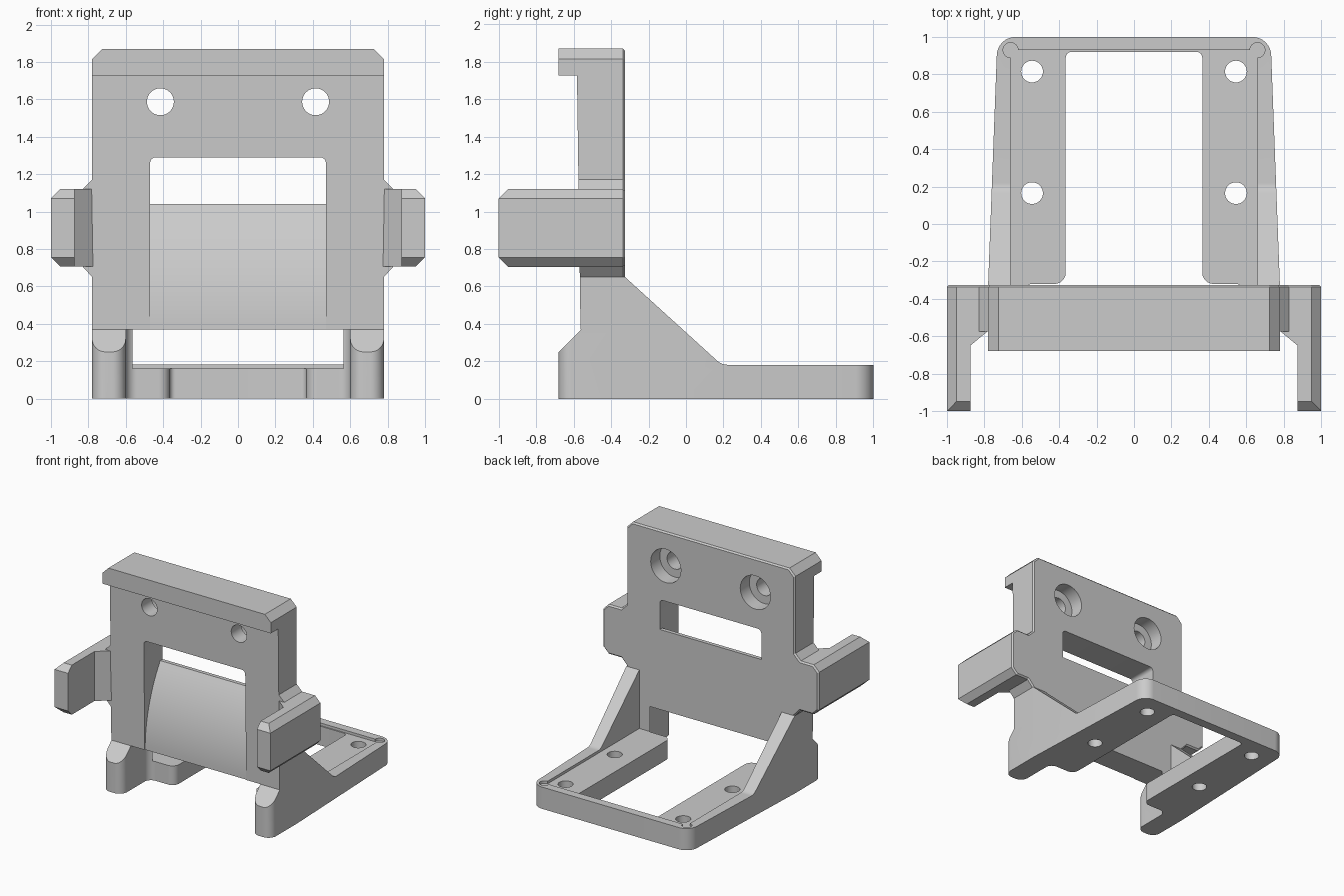
import bpy, bmesh
from math import sin, cos, pi, sqrt
from mathutils import Vector

if "Cube" in bpy.data.objects:
    bpy.data.objects.remove(bpy.data.objects["Cube"])

BACK = -0.325


def prism(name, pts, axis, a, b, bevel=None, width=0.05, seg=1):
    """Extrude a 2D profile along an axis from a to b; bevel the edges chosen by bevel(p, q)."""
    place = {'x': lambda u, v, w: (w, u, v),
             'y': lambda u, v, w: (u, w, v),
             'z': lambda u, v, w: (u, v, w)}[axis]
    bm = bmesh.new()
    lo = [bm.verts.new(place(u, v, a)) for u, v in pts]
    hi = [bm.verts.new(place(u, v, b)) for u, v in pts]
    bm.faces.new(lo)
    bm.faces.new(hi)
    n = len(pts)
    for i in range(n):
        j = (i + 1) % n
        bm.faces.new((lo[i], lo[j], hi[j], hi[i]))
    bmesh.ops.recalc_face_normals(bm, faces=bm.faces[:])
    if bevel:
        edges = [e for e in bm.edges if bevel(e.verts[0].co, e.verts[1].co)]
        bmesh.ops.bevel(bm, geom=edges, offset=width, segments=seg,
                        profile=0.5, affect='EDGES')
        bmesh.ops.recalc_face_normals(bm, faces=bm.faces[:])
    me = bpy.data.meshes.new(name)
    bm.to_mesh(me)
    bm.free()
    ob = bpy.data.objects.new(name, me)
    bpy.context.collection.objects.link(ob)
    return ob


def box(name, x0, x1, y0, y1, z0, z1, **kw):
    return prism(name, [(x0, y0), (x1, y0), (x1, y1), (x0, y1)], 'z', z0, z1, **kw)


def disc(name, u, v, r, axis, a, b, n=40):
    pts = [(u + r * cos(2 * pi * i / n), v + r * sin(2 * pi * i / n)) for i in range(n)]
    return prism(name, pts, axis, a, b)


def combine(ob, tool, op):
    m = ob.modifiers.new(op, 'BOOLEAN')
    m.operation, m.object, m.solver = op, tool, 'EXACT'
    bpy.context.view_layer.objects.active = ob
    bpy.ops.object.modifier_apply(modifier=m.name)
    bpy.data.objects.remove(tool)


def rounded(corners, n=8):
    """Round each (x, y, radius) corner of a polygon."""
    out = []
    for i, (x, y, r) in enumerate(corners):
        p = Vector((x, y))
        if r == 0:
            out.append((x, y))
            continue
        d1 = (Vector(corners[i - 1][:2]) - p).normalized()
        d2 = (Vector(corners[(i + 1) % len(corners)][:2]) - p).normalized()
        half = d1.angle(d2) / 2
        c = p + (d1 + d2).normalized() * (r / sin(half))
        t = r * cos(half) / sin(half)
        s, e = p + d1 * t - c, p + d2 * t - c
        out += [tuple(c + s.lerp(e, k / n).normalized() * r) for k in range(n + 1)]
    return out


def mirrored(half):
    return half + [(-p[0], *p[1:]) for p in reversed(half)]


# Base frame: U-shaped outline trimmed by its side profile
outline = mirrored([(0.365, 0.92, 0.03), (0.365, -0.32, 0.06), (0.6, -0.32, 0.06),
                    (0.6, -0.68, 0.07), (0.78, -0.68, 0.07), (0.78, BACK, 0),
                    (0.73, 1.0, 0.1)])
base = prism("base_frame", rounded(outline), 'z', 0, 0.9)
side = rounded([(-0.75, -0.1, 0), (1.1, -0.1, 0), (1.1, 0.182, 0), (0.19, 0.182, 0.08),
                (BACK, 0.65, 0), (-0.555, 0.65, 0), (-0.555, 0.375, 0), (-0.75, 0.18, 0)])
combine(base, prism("side_trim", side, 'x', -1, 1), 'INTERSECT')
combine(base, box("floor_trim", -1, 1, -1, 1.2, 0, 1), 'INTERSECT')

# Shallow pocket, corner reliefs and screw holes in the base
combine(base, box("pocket", -0.66, 0.66, BACK, 0.93, 0.16, 1), 'DIFFERENCE')
for s in (-1, 1):
    combine(base, disc("relief", s * 0.66, 0.93, 0.04, 'z', 0.16, 0.4), 'DIFFERENCE')
    for y in (0.165, 0.815):
        combine(base, disc("base_hole", s * 0.545, y, 0.058, 'z', -0.1, 0.4), 'DIFFERENCE')

# Back plate with arm roots: front silhouette trimmed by the lipped section
silhouette = mirrored([(0.78, 0.3), (0.78, 0.65), (0.83, 0.705), (0.95, 0.705), (1.0, 0.755),
                       (1.0, 1.07), (0.95, 1.12), (0.83, 1.12), (0.78, 1.17),
                       (0.78, 1.815), (0.725, 1.87)])
plate = prism("back_plate", silhouette, 'y', -0.68, BACK, width=0.012,
              bevel=lambda p, q: min(p.y, q.y) > BACK - 0.001)
section = [(-0.2, 0.37), (-0.563, 0.37), (-0.582, 1.725), (-0.68, 1.725),
           (-0.7, 1.725), (-0.7, 2), (-0.2, 2)]
combine(plate, prism("section_trim", section, 'x', -1.2, 1.2), 'INTERSECT')

# Window with the curved ramp below it
R = 1.22
ramp = [(-0.558 + R - sqrt(R * R - h * h), 0.37 + h) for h in [0.67 * i / 16 for i in range(17)]]
cut = [(-0.8, 0.36), (-0.558, 0.36)] + ramp + [(-0.2, 1.04), (-0.2, 1.29), (-0.8, 1.29)]
window = prism("window", cut, 'x', -0.47, 0.47, width=0.03, seg=4,
               bevel=lambda p, q: min(p.z, q.z) > 1.28 and abs(p.x - q.x) < 0.01)
combine(plate, window, 'DIFFERENCE')

# Counterbored screw holes in the plate
for s in (-1, 1):
    combine(plate, disc("screw_hole", s * 0.415, 1.587, 0.072, 'y', -0.8, 0), 'DIFFERENCE')
    combine(plate, disc("counterbore", s * 0.415, 1.587, 0.14, 'y', BACK - 0.12, 0), 'DIFFERENCE')
combine(base, plate, 'UNION')


# Side arms reaching forward, with angled inner roots
def outer_rim(s):
    return lambda p, q: abs(p.z - q.z) < 0.01 and (
        (p.x * s > 0.99 and q.x * s > 0.99) or (p.y < -0.99 and q.y < -0.99))


for s in (-1, 1):
    arm = box("arm", s * 0.875, s, -1, BACK - 0.015, 0.705, 1.12, bevel=outer_rim(s))
    root = [(0.76, -0.345), (0.76, -0.555), (0.875, -0.65), (0.9, -0.65), (0.9, -0.345)]
    combine(arm, prism("arm_root", [(s * x, y) for x, y in root], 'z', 0.705, 1.12), 'UNION')
    combine(base, arm, 'UNION')

# Finished one-piece bracket
base.name = "mounting_bracket"
bpy.ops.object.select_all(action='DESELECT')
base.select_set(True)
bpy.context.view_layer.objects.active = base
bpy.ops.object.shade_smooth_by_angle(angle=0.45)
